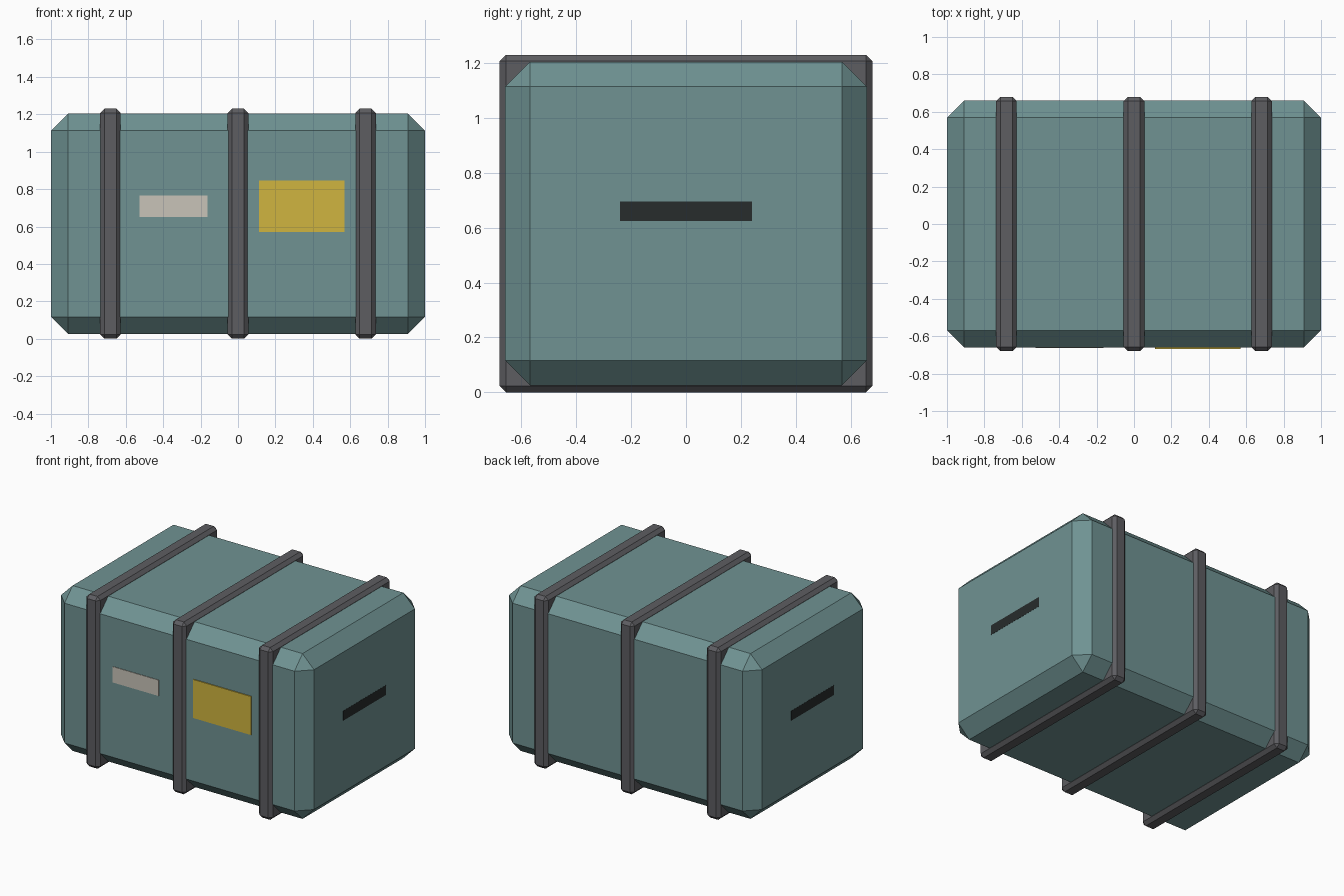
import bpy

if "Cube" in bpy.data.objects:
    bpy.data.objects.remove(bpy.data.objects["Cube"])


def material(name, rgb):
    m = bpy.data.materials.new(name)
    m.diffuse_color = (*rgb, 1)
    m.use_nodes = True
    m.node_tree.nodes["Principled BSDF"].inputs["Base Color"].default_value = m.diffuse_color
    return m


def box(name, lo, hi, mat, chamfer=0):
    """Axis-aligned box between two corners, optionally with flat chamfers."""
    bpy.ops.mesh.primitive_cube_add(
        size=1, location=[(a + b) / 2 for a, b in zip(lo, hi)])
    ob = bpy.context.object
    ob.name = name
    ob.scale = [b - a for a, b in zip(lo, hi)]
    bpy.ops.object.transform_apply(location=False, rotation=False, scale=True)
    ob.data.materials.append(mat)
    if chamfer:
        bev = ob.modifiers.new("chamfer", 'BEVEL')
        bev.width = chamfer
        bev.segments = 1
        bev.limit_method = 'NONE'
    return ob


teal = material("teal_shell", (0.16, 0.29, 0.29))
dark = material("dark_strap", (0.11, 0.11, 0.12))
black = material("black_grip", (0.02, 0.025, 0.025))
yellow = material("yellow_label", (0.63, 0.46, 0.05))
beige = material("beige_label", (0.58, 0.55, 0.48))

# Chamfered container body
box("body", (-0.999, -0.66, 0.025), (0.999, 0.66, 1.205), teal, 0.091)

# Three bands wrapped around the body
for i, x in enumerate((-0.682, 0, 0.682)):
    box(f"strap_{i + 1}", (x - 0.055, -0.68, 0), (x + 0.055, 0.68, 1.23),
        dark, 0.023)

# Grips set almost flush in both ends
for side, s in (("left", -1), ("right", 1)):
    xs = sorted((s * 0.95, s * 1.0))
    box(f"{side}_grip", (xs[0], -0.24, 0.625), (xs[1], 0.24, 0.695), black)

# Thin blank plates on the front
box("large_label", (0.113, -0.667, 0.57), (0.569, -0.65, 0.845), yellow)
box("small_label", (-0.526, -0.664, 0.652), (-0.162, -0.65, 0.765), beige)
